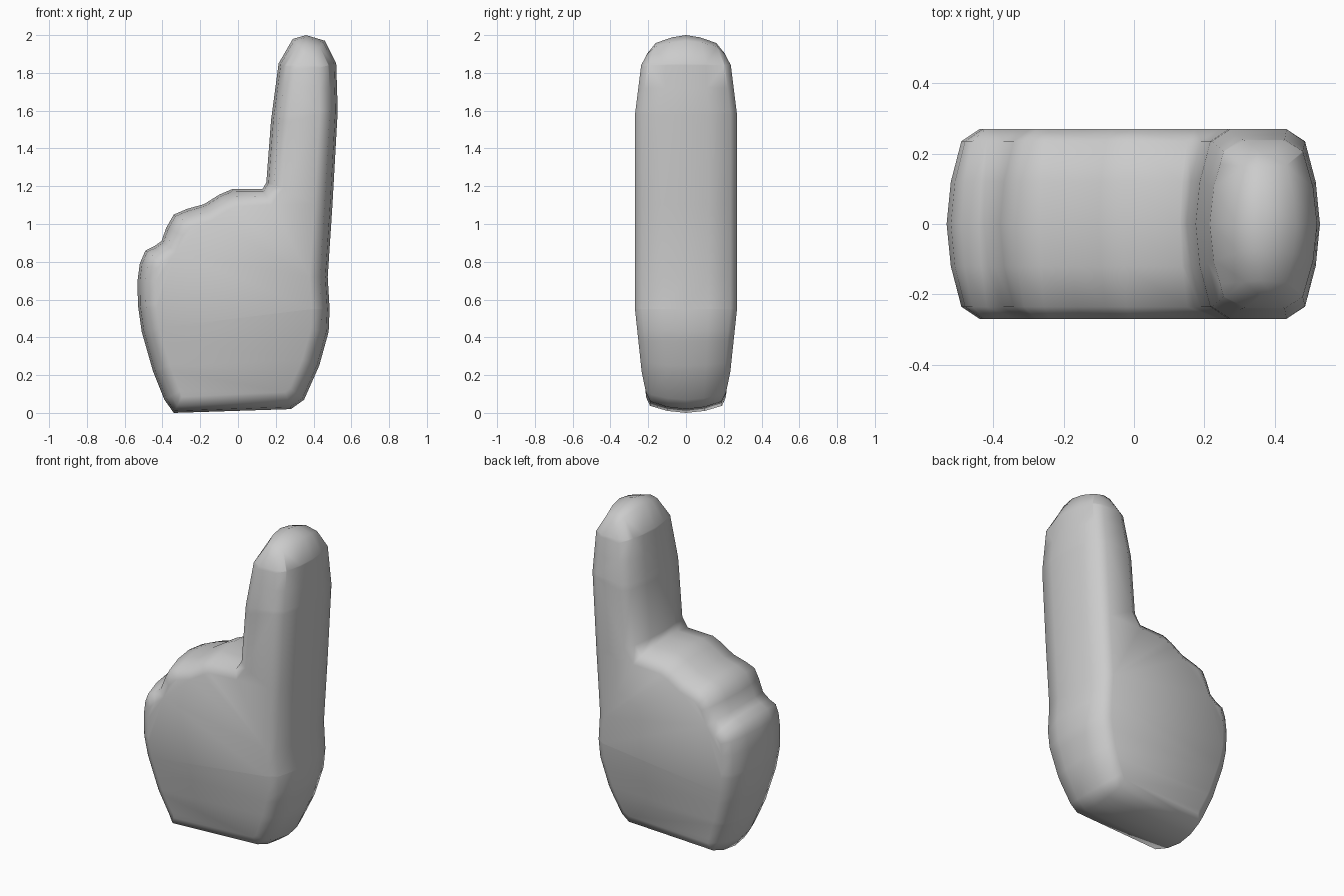
import bpy, bmesh, math
from mathutils import Vector

if "Cube" in bpy.data.objects:
    bpy.data.objects.remove(bpy.data.objects["Cube"])

# Silhouette of the foam hand at mid depth (x, z), counter-clockwise from the wrist
OUTLINE = [Vector(p) for p in (
    (-.34, 0), (.28, .02), (.35, .07), (.43, .25), (.48, .43), (.485, .55),
    (.475, .72), (.50, 1.1), (.528, 1.6), (.52, 1.85), (.46, 1.97), (.36, 2.0),
    (.29, 1.98), (.215, 1.85), (.175, 1.55), (.15, 1.22), (.13, 1.185),
    (-.03, 1.185), (-.10, 1.155), (-.18, 1.105), (-.27, 1.08), (-.34, 1.05),
    (-.38, .98), (-.405, .91), (-.44, .885), (-.49, .86), (-.52, .79),
    (-.532, .70), (-.53, .57), (-.51, .43), (-.45, .22), (-.39, .07))]

# Rounded rim: (depth, inset of the outline)
RIM = [(-.27, .095), (-.235, .042), (-.12, .012), (0, 0),
       (.12, .012), (.235, .042), (.27, .095)]

# Depth factor along the height: thinner at wrist and fingertip
TAPER = [(0, .85), (.05, .80), (.10, .78), (.22, .87), (.55, 1), (1.58, 1),
         (1.84, .88), (1.90, .76), (1.96, .68), (2.0, .6)]


def taper(z):
    for (z0, f0), (z1, f1) in zip(TAPER, TAPER[1:]):
        if z <= z1:
            return f0 + (f1 - f0) * max(0, z - z0) / (z1 - z0)
    return TAPER[-1][1]


def inset(points, d):
    n, result = len(points), []
    for i, p in enumerate(points):
        a = (p - points[i - 1]).normalized()
        b = (points[(i + 1) % n] - p).normalized()
        t = (a + b).normalized()
        result.append(p + Vector((-t.y, t.x)) * d)
    return result


# Loft the outline through the rim layers
bm = bmesh.new()
rings = [[bm.verts.new((p.x, y, p.y)) for p in inset(OUTLINE, d)] for y, d in RIM]
n = len(OUTLINE)
for r0, r1 in zip(rings, rings[1:]):
    for i in range(n):
        j = (i + 1) % n
        bm.faces.new((r0[i], r0[j], r1[j], r1[i]))
bm.faces.new(rings[0])
bm.faces.new(rings[-1][::-1])

# Cut bands across the flat sides, then thin the wrist and fingertip
for z in (.22, .38, .55, 1.58, 1.72, 1.84):
    bmesh.ops.bisect_plane(bm, geom=bm.verts[:] + bm.edges[:] + bm.faces[:],
                           dist=1e-4, plane_co=(0, 0, z), plane_no=(0, 0, 1))
for v in bm.verts:
    v.co.y *= taper(v.co.z)
bmesh.ops.triangulate(bm, faces=[f for f in bm.faces if len(f.verts) > 4])
bmesh.ops.recalc_face_normals(bm, faces=bm.faces[:])

mesh = bpy.data.meshes.new("pointing_hand")
bm.to_mesh(mesh)
bm.free()
hand = bpy.data.objects.new("pointing_hand", mesh)
bpy.context.collection.objects.link(hand)

# Smooth shading
bpy.context.view_layer.objects.active = hand
hand.select_set(True)
bpy.ops.object.shade_smooth_by_angle(angle=math.radians(65))
